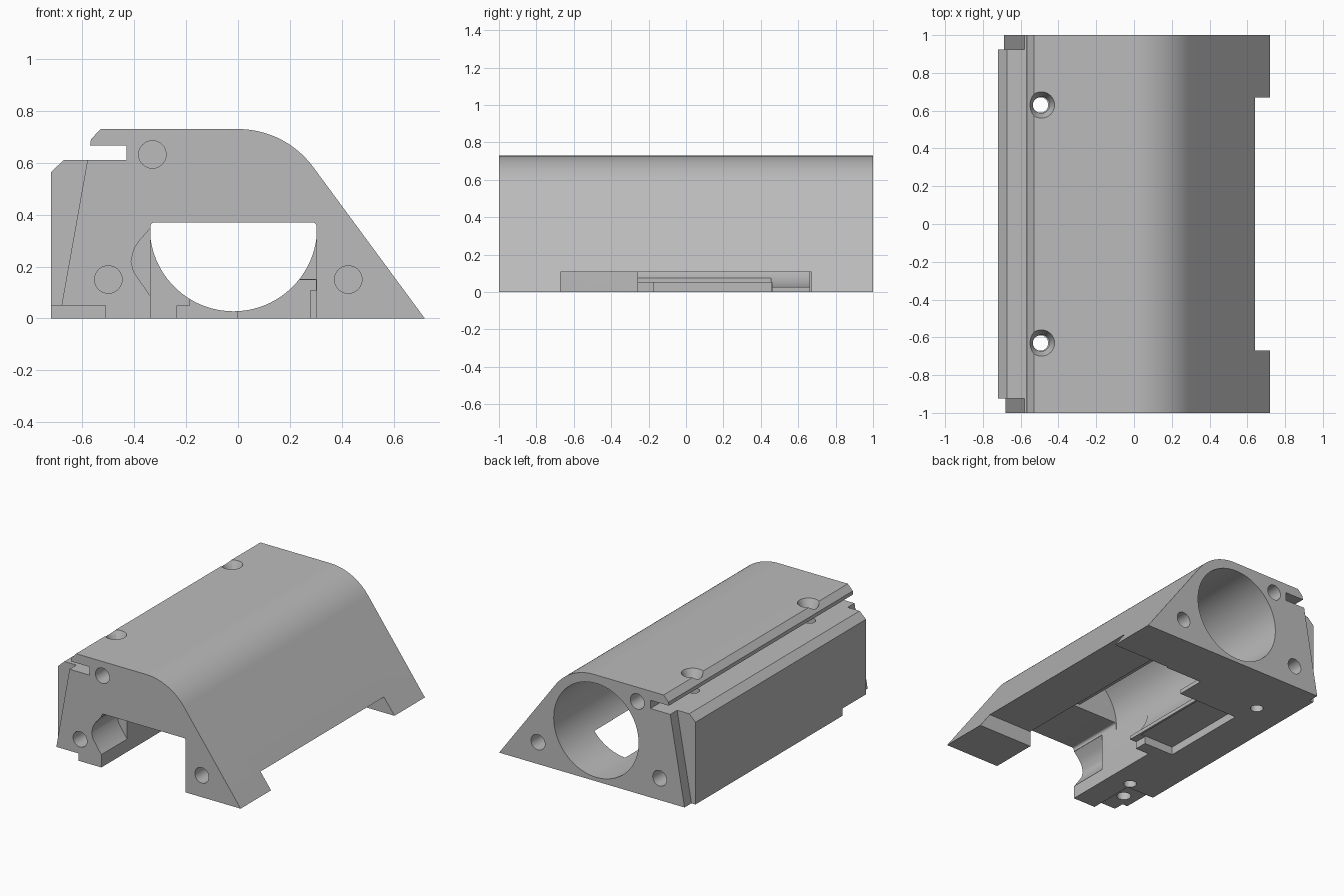
import bpy, bmesh, math
from mathutils import Matrix, Vector

if "Cube" in bpy.data.objects:
    bpy.data.objects.remove(bpy.data.objects["Cube"], do_unlink=True)

grey = bpy.data.materials.new("plain_grey")
grey.use_nodes = True
grey.diffuse_color = (0.5, 0.5, 0.5, 1)
grey.node_tree.nodes["Principled BSDF"].inputs["Base Color"].default_value = (0.5, 0.5, 0.5, 1)


def finish(name, bm):
    bmesh.ops.recalc_face_normals(bm, faces=bm.faces)
    mesh = bpy.data.meshes.new(name)
    bm.to_mesh(mesh)
    bm.free()
    mesh.materials.append(grey)
    obj = bpy.data.objects.new(name, mesh)
    bpy.context.collection.objects.link(obj)
    return obj


def prism(name, points, y0, y1):
    """Extrude an (x, z) outline from y0 to y1."""
    bm = bmesh.new()
    face = bm.faces.new([bm.verts.new((x, y0, z)) for x, z in points])
    new = bmesh.ops.extrude_face_region(bm, geom=[face])["geom"]
    bmesh.ops.translate(bm, vec=(0, y1 - y0, 0),
                        verts=[v for v in new if isinstance(v, bmesh.types.BMVert)])
    return finish(name, bm)


def box(name, x0, x1, y0, y1, z0, z1):
    return prism(name, [(x0, z0), (x1, z0), (x1, z1), (x0, z1)], y0, y1)


def rod(name, start, end, r1, r2=None, sides=32):
    """Cylinder or cone between two points."""
    a, b = Vector(start), Vector(end)
    bm = bmesh.new()
    turn = (b - a).to_track_quat("Z", "Y").to_matrix().to_4x4()
    bmesh.ops.create_cone(bm, cap_ends=True, segments=sides, radius1=r1,
                          radius2=r1 if r2 is None else r2, depth=(b - a).length,
                          matrix=Matrix.Translation((a + b) / 2) @ turn)
    return finish(name, bm)


# Outer housing: rounded shoulder, sloped flank, lip and long slot
outline = [(-0.72, 0), (-0.72, 0.565), (-0.672, 0.61), (-0.43, 0.61), (-0.43, 0.667),
           (-0.57, 0.667), (-0.567, 0.69), (-0.53, 0.73)]
radius, steps = 0.36, 20
for i in range(steps + 1):
    t = math.radians(90 - 53.7 * i / steps)
    outline.append((radius * math.cos(t), 0.73 - radius + radius * math.sin(t)))
outline.append((0.72, 0))
housing = prism("housing", outline, -1, 1)

cutters = []
cut = cutters.append

# Main bore from the back
cut(rod("bore", (-0.0175, -0.58, 0.35), (-0.0175, 1.1, 0.35), 0.3225, sides=96))

# Front channel with small rounded upper corners
left, right, top, r = -0.338, 0.303, 0.37, 0.016
channel = [(left, -0.1), (right, -0.1)]
for cx, start in ((right - r, 0), (left + r, 90)):
    for i in range(5):
        t = math.radians(start + 22.5 * i)
        channel.append((cx + r * math.cos(t), top - r + r * math.sin(t)))
cut(prism("front_channel", channel, -1.1, -0.26))

# Rounded groove in the channel wall
groove = [(-0.30, 0.06), (-0.34, 0.09), (-0.375, 0.14), (-0.402, 0.18), (-0.412, 0.22),
          (-0.402, 0.265), (-0.38, 0.3), (-0.34, 0.345), (-0.30, 0.345)]
cut(prism("wall_groove", groove, -1.1, -0.72))

# Underside openings and pockets
cut(box("lip_opening", -0.235, 0.2, -0.3, 0.46, -0.1, 0.05))
cut(box("middle_opening", -0.185, 0.301, -0.3, 0.455, -0.1, 0.15))
cut(box("rear_opening", 0.0, 0.3, 0.3, 0.66, -0.1, 0.149))
cut(box("flank_pocket", 0.28, 0.9, -0.67, 0.67, -0.1, 0.108))
cut(box("floor_pocket", -0.46, -0.2, -0.17, 0.458, -0.1, 0.055))
cut(box("front_step", -0.9, -0.51, -1.1, -0.67, -0.1, 0.05))
cut(rod("step_hole", (-0.62, -0.84, 0), (-0.62, -0.84, 0.15), 0.045))

for s in (-1, 1):
    # Slanted recess at each end
    y0, y1 = sorted((s * 0.925, s * 1.1))
    cut(prism("end_recess", [(-0.9, -0.1), (-0.707, -0.1), (-0.575, 0.64), (-0.9, 0.64)], y0, y1))
    # Vertical screw hole with countersink
    y = s * 0.63
    cut(rod("screw_hole", (-0.495, y, -0.1), (-0.495, y, 0.9), 0.041))
    cut(rod("countersink", (-0.49, y, 0.655), (-0.49, y, 0.74), 0.038, 0.074))
    # Blind holes in the end faces
    for x, z in ((-0.33, 0.632), (-0.5, 0.15), (0.425, 0.15)):
        cut(rod("end_hole", (x, s * 0.75, z), (x, s * 1.1, z), 0.053))

# Apply every cut
bpy.ops.object.select_all(action="DESELECT")
bpy.context.view_layer.objects.active = housing
housing.select_set(True)
for cutter in cutters:
    cutter.hide_render = True
    mod = housing.modifiers.new("cut", "BOOLEAN")
    mod.operation = "DIFFERENCE"
    mod.solver = "EXACT"
    mod.object = cutter
    bpy.ops.object.modifier_apply(modifier=mod.name)
    bpy.data.objects.remove(cutter, do_unlink=True)

bpy.ops.object.shade_smooth_by_angle(angle=math.radians(25))
